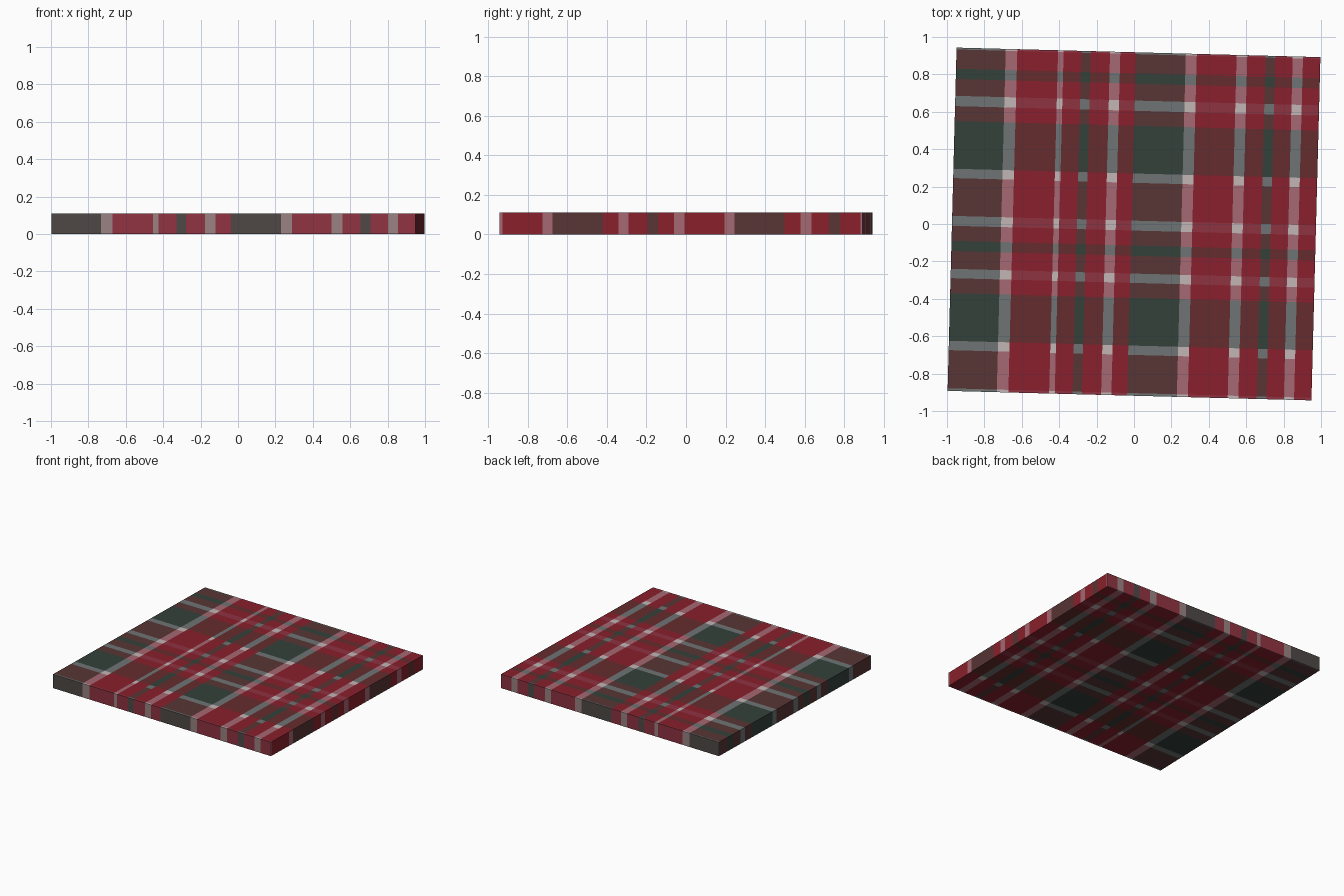
import bpy, bmesh, math

if "Cube" in bpy.data.objects:
    bpy.data.objects.remove(bpy.data.objects["Cube"])

W, D, H = 1.946, 1.836, 0.11
TILT = math.radians(-1.5)

# Woven bands: (end position, thread) with d = dark, l = light, r = red
COLS = [(-.71, 'd'), (-.648, 'l'), (-.43, 'r'), (-.40, 'l'), (-.305, 'r'), (-.255, 'd'),
        (-.152, 'r'), (-.097, 'l'), (-.013, 'r'), (.253, 'd'), (.312, 'l'), (.525, 'r'),
        (.582, 'l'), (.68, 'r'), (.732, 'd'), (.825, 'r'), (.88, 'l'), (W / 2, 'r')]
# s = light row that fades into the red columns
ROWS = [(-.904, 'l'), (-.70, 'r'), (-.65, 's'), (-.395, 'd'), (-.315, 'r'), (-.265, 'l'),
        (-.17, 'r'), (-.115, 'd'), (-.035, 'r'), (.018, 'l'), (.22, 'r'), (.27, 's'),
        (.525, 'd'), (.605, 'r'), (.66, 'l'), (.75, 'r'), (.805, 'd'), (.908, 'r'), (D / 2, 'l')]

PALETTE = {'dark green': '33413A', 'brown': '583535', 'maroon': '652C2E', 'red': '89202C',
           'rose': '8F3341', 'pink': 'A66872', 'grey': '6E7474', 'pale grey': 'C2B6B6',
           'charcoal': '4E4846', 'grey pink': '9A8282'}
NAMES = list(PALETTE)

# Colour where a column thread crosses a row thread
CROSS = {'dd': 'dark green', 'dr': 'brown', 'dl': 'grey', 'ds': 'grey',
         'rd': 'maroon', 'rr': 'red', 'rl': 'rose', 'rs': 'red',
         'ld': 'grey', 'lr': 'pink', 'll': 'pale grey', 'ls': 'pale grey'}
HEM = {'d': 'charcoal', 'r': 'rose', 'l': 'grey pink'}        # front and back sides
RIGHT = {'d': 'brown', 'r': 'red', 'l': 'pink', 's': 'pink'}  # right side


def linear(h):
    c = [int(h[i:i + 2], 16) / 255 for i in (0, 2, 4)]
    return [v / 12.92 if v < .04045 else ((v + .055) / 1.055) ** 2.4 for v in c] + [1]


def thread(bands, p):
    return next((t for end, t in bands if p < end), bands[-1][1])


# Blanket slab, cut along every band edge
bm = bmesh.new()
bmesh.ops.create_cube(bm, size=1)
bmesh.ops.scale(bm, vec=(W, D, H), verts=bm.verts)
bmesh.ops.translate(bm, vec=(0, 0, H / 2), verts=bm.verts)
for axis, bands in ((0, COLS), (1, ROWS)):
    for end, _ in bands[:-1]:
        co, no = [0, 0, 0], [0, 0, 0]
        co[axis], no[axis] = end, 1
        bmesh.ops.bisect_plane(bm, geom=bm.verts[:] + bm.edges[:] + bm.faces[:],
                               plane_co=co, plane_no=no, dist=1e-5)

# Colour each cell by its crossing threads
bm.normal_update()
for f in bm.faces:
    c, n = f.calc_center_median(), f.normal
    col, row = thread(COLS, c.x), thread(ROWS, c.y)
    if abs(n.y) > .5:
        name = HEM[col]
    elif n.x > .5:
        name = RIGHT[row]
    else:
        name = CROSS[col + row]
    f.material_index = NAMES.index(name)

mesh = bpy.data.meshes.new('tartan_blanket')
bm.to_mesh(mesh)
bm.free()
for name, h in PALETTE.items():
    m = bpy.data.materials.new(name)
    m.diffuse_color = linear(h)
    m.use_nodes = True
    m.node_tree.nodes["Principled BSDF"].inputs["Base Color"].default_value = m.diffuse_color
    mesh.materials.append(m)
blanket = bpy.data.objects.new('tartan_blanket', mesh)
blanket.rotation_euler.z = TILT
bpy.context.collection.objects.link(blanket)
